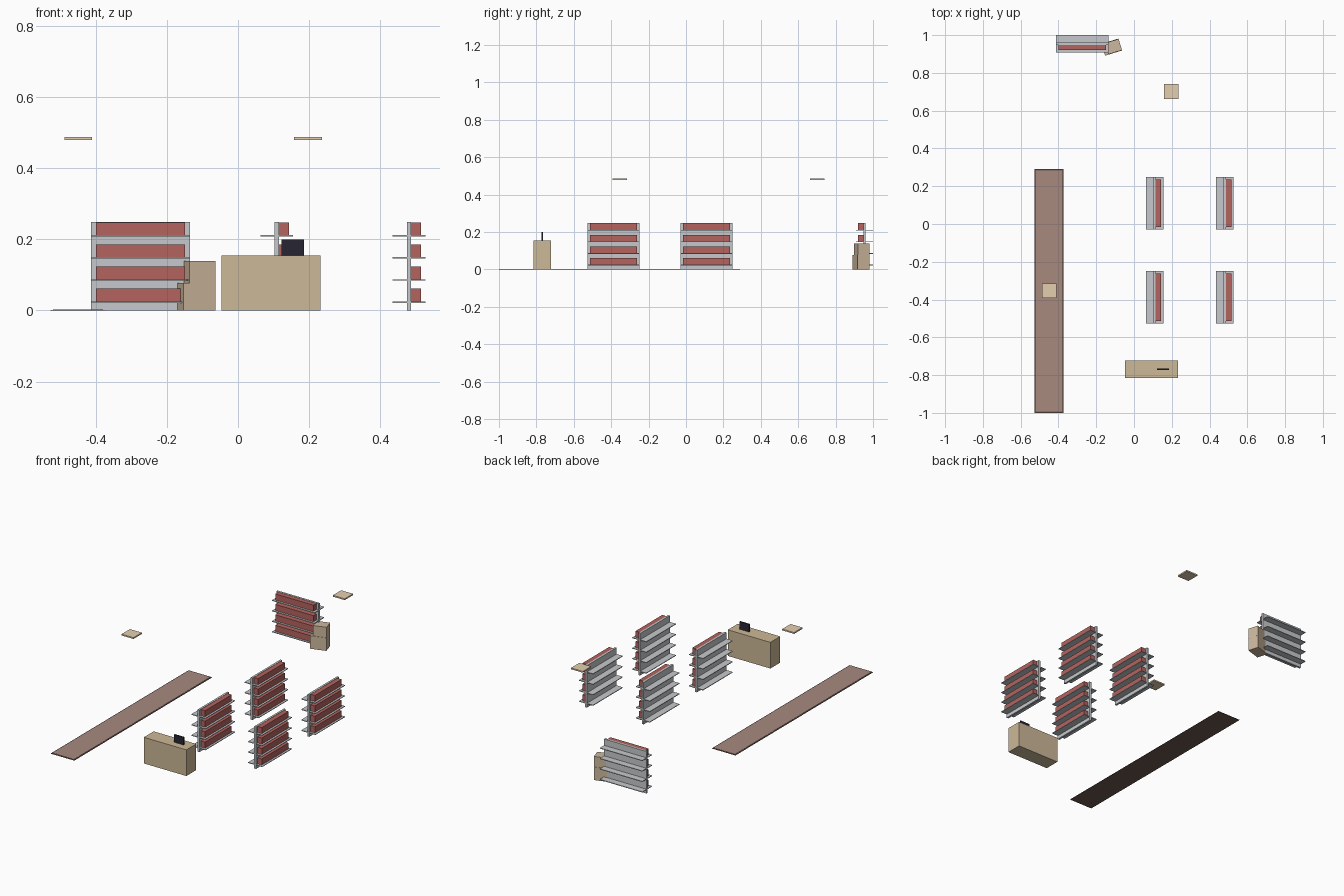
import bpy
from math import radians
from mathutils import Matrix

cube = bpy.data.objects.get("Cube")
if cube:
    bpy.data.objects.remove(cube, do_unlink=True)


def srgb(r, g, b):
    def lin(c):
        c /= 255
        return c / 12.92 if c <= 0.04045 else ((c + 0.055) / 1.055) ** 2.4
    return (lin(r), lin(g), lin(b), 1)


def material(name, *rgb):
    m = bpy.data.materials.new(name)
    m.use_nodes = True
    m.diffuse_color = srgb(*rgb)
    m.node_tree.nodes["Principled BSDF"].inputs["Base Color"].default_value = srgb(*rgb)
    return m


metal = material("shelf grey", 198, 201, 204)
red = material("stock red", 180, 99, 94)
tan = material("counter tan", 204, 184, 151)
carton = material("kiosk beige", 204, 183, 157)
cream = material("lamp cream", 227, 207, 175)
brown = material("mat brown", 168, 138, 127)
dark = material("mat border dark", 106, 88, 80)
black = material("screen black", 39, 38, 50)


def box(name, mat, x, y, z, frame=Matrix()):
    """Box from (low, high) ranges, placed by a frame matrix."""
    bpy.ops.mesh.primitive_cube_add(size=1)
    ob = bpy.context.object
    ob.name = ob.data.name = name
    ranges = (x, y, z)
    centre = Matrix.Translation([(a + b) / 2 for a, b in ranges])
    ob.data.transform(centre @ Matrix.Diagonal([b - a for a, b in ranges] + [1]))
    ob.matrix_world = frame
    ob.data.materials.append(mat)
    return ob


# Shelving unit: back panel, four boards, a block of stock on each board
def shelving(name, x, y, turn=0):
    frame = Matrix.Translation((x, y, 0)) @ Matrix.Rotation(radians(turn), 4, "Z")
    half = 0.139
    box(name + "_panel", metal, (-0.006, 0.006), (-half, half), (0, 0.249), frame)
    for i in range(4):
        z = 0.0255 + i * 0.062
        box(f"{name}_board_{i + 1}", metal, (-0.046, 0.046), (-half, half), (z - 0.004, z), frame)
        box(f"{name}_stock_{i + 1}", red, (0.006, 0.034), (-0.125, 0.125), (z, z + 0.036), frame)


for side, sx in (("right", 0.109), ("left", 0.481)):
    for row, sy in (("front", -0.388), ("middle", 0.11)):
        shelving(f"{row}_{side}_shelf", sx, sy)
shelving("back_shelf", -0.274, 0.954, -90)

# Counter with its screen
box("counter", tan, (-0.047, 0.232), (-0.815, -0.723), (0, 0.155))
box("counter_screen", black, (0.122, 0.185), (-0.773, -0.765), (0.155, 0.2))

# Stepped kiosk beside the back shelf
kiosk = Matrix.Translation((-0.109, 0.939, 0)) @ Matrix.Rotation(radians(17), 4, "Z")
box("kiosk_base", carton, (-0.056, 0.037), (-0.033, 0.033), (0, 0.077), kiosk)
box("kiosk_top", carton, (-0.038, 0.038), (-0.031, 0.031), (0.077, 0.139), kiosk)

# Floor mat with a dark border
box("mat_border", dark, (-0.527, -0.373), (-1, 0.29), (0, 0.0016))
box("mat_centre", brown, (-0.520, -0.380), (-0.993, 0.283), (0.0016, 0.0032))

# Hanging ceiling lamps
for name, lx, ly in (("front_lamp", -0.449, -0.354), ("back_lamp", 0.197, 0.701)):
    box(name, cream, (lx - 0.039, lx + 0.039), (ly - 0.039, ly + 0.039), (0.479, 0.487))
